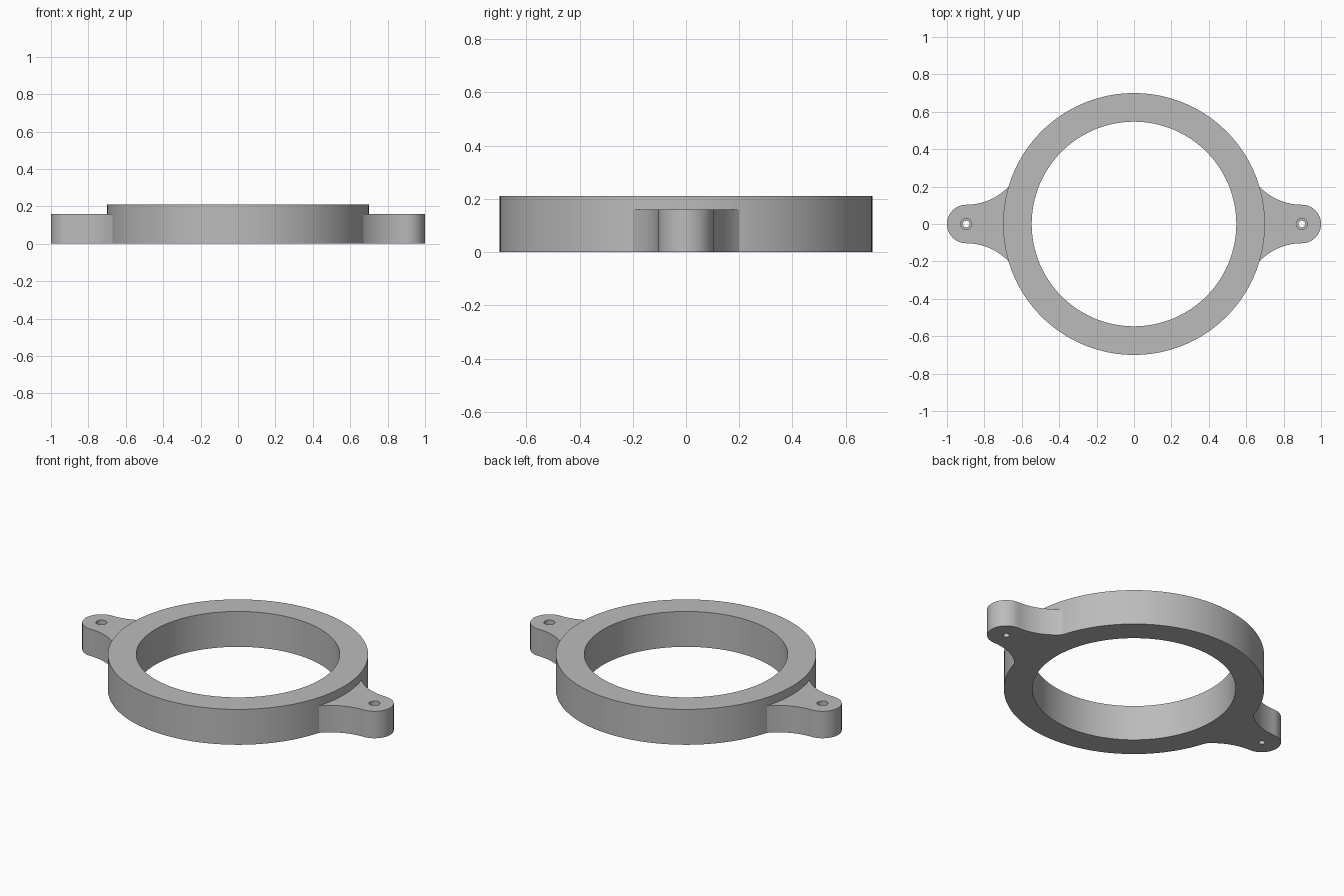
import bpy
import bmesh
from math import sin, cos, pi, hypot, atan2

cube = bpy.data.objects.get("Cube")
if cube:
    bpy.data.objects.remove(cube, do_unlink=True)

RING_OUT, RING_IN, RING_H = 0.70, 0.547, 0.21
EAR_X, EAR_R, EAR_H = 0.897, 0.103, 0.16
SEGMENTS = 128

grey = bpy.data.materials.new("plain grey")
grey.use_nodes = True
colour = (0.5, 0.5, 0.5, 1)
grey.diffuse_color = colour
grey.node_tree.nodes["Principled BSDF"].inputs["Base Color"].default_value = colour


def arc(cx, cy, r, start, end, steps):
    return [(cx + r * cos(start + (end - start) * i / steps),
             cy + r * sin(start + (end - start) * i / steps)) for i in range(steps + 1)]


def prism(name, outline, z0, z1):
    """Extrude a flat outline upwards into a solid."""
    bm = bmesh.new()
    face = bm.faces.new([bm.verts.new((x, y, z0)) for x, y in outline])
    top = bmesh.ops.extrude_face_region(bm, geom=[face])["geom"]
    verts = [v for v in top if isinstance(v, bmesh.types.BMVert)]
    bmesh.ops.translate(bm, verts=verts, vec=(0, 0, z1 - z0))
    bmesh.ops.recalc_face_normals(bm, faces=bm.faces)
    mesh = bpy.data.meshes.new(name)
    bm.to_mesh(mesh)
    bm.free()
    mesh.materials.append(grey)
    obj = bpy.data.objects.new(name, mesh)
    bpy.context.collection.objects.link(obj)
    return obj


def cylinder(name, x, r, z0, z1, steps):
    return prism(name, arc(x, 0, r, 0, 2 * pi, steps)[:-1], z0, z1)


def combine(target, tool, operation):
    tool.hide_render = True
    mod = target.modifiers.new(tool.name, "BOOLEAN")
    mod.operation, mod.solver, mod.object = operation, "EXACT", tool
    bpy.context.view_layer.objects.active = target
    bpy.ops.object.modifier_apply(modifier=mod.name)
    bpy.data.objects.remove(tool, do_unlink=True)


# Ear outline: concave fillets sweep from the ring into a round tip
root_y = 0.20
root_x = (RING_OUT ** 2 - root_y ** 2) ** 0.5
dx, dy = EAR_X - root_x, root_y - EAR_R
fillet_r = hypot(dx, dy) ** 2 / (2 * dy)
fillet_y = EAR_R + fillet_r
fillet = arc(EAR_X, fillet_y, fillet_r, atan2(root_y - fillet_y, -dx), -pi / 2, 16)
tip = arc(EAR_X, 0, EAR_R, pi / 2, -pi / 2, 32)
lower = [(x, -y) for x, y in reversed(fillet)]
outline = [(0.6, root_y)] + fillet + tip[1:-1] + lower + [(0.6, -root_y)]

# Ring body with both ears joined on
body = cylinder("mounting_ring", 0, RING_OUT, 0, RING_H, SEGMENTS)
for side, name in ((1, "left_ear"), (-1, "right_ear")):
    ear = prism(name, [(side * x, y) for x, y in outline], 0, EAR_H)
    combine(body, ear, "UNION")

# Central opening and stepped screw holes
combine(body, cylinder("opening", 0, RING_IN, -0.1, 0.4, SEGMENTS), "DIFFERENCE")
for side in (1, -1):
    combine(body, cylinder("screw_hole", side * EAR_X, 0.018, -0.1, 0.4, 24), "DIFFERENCE")
    combine(body, cylinder("counterbore", side * EAR_X, 0.03, 0.04, 0.4, 24), "DIFFERENCE")

# Smooth walls, sharp rims
bpy.ops.object.select_all(action="DESELECT")
body.select_set(True)
bpy.context.view_layer.objects.active = body
bpy.ops.object.shade_smooth_by_angle(angle=pi / 6)
